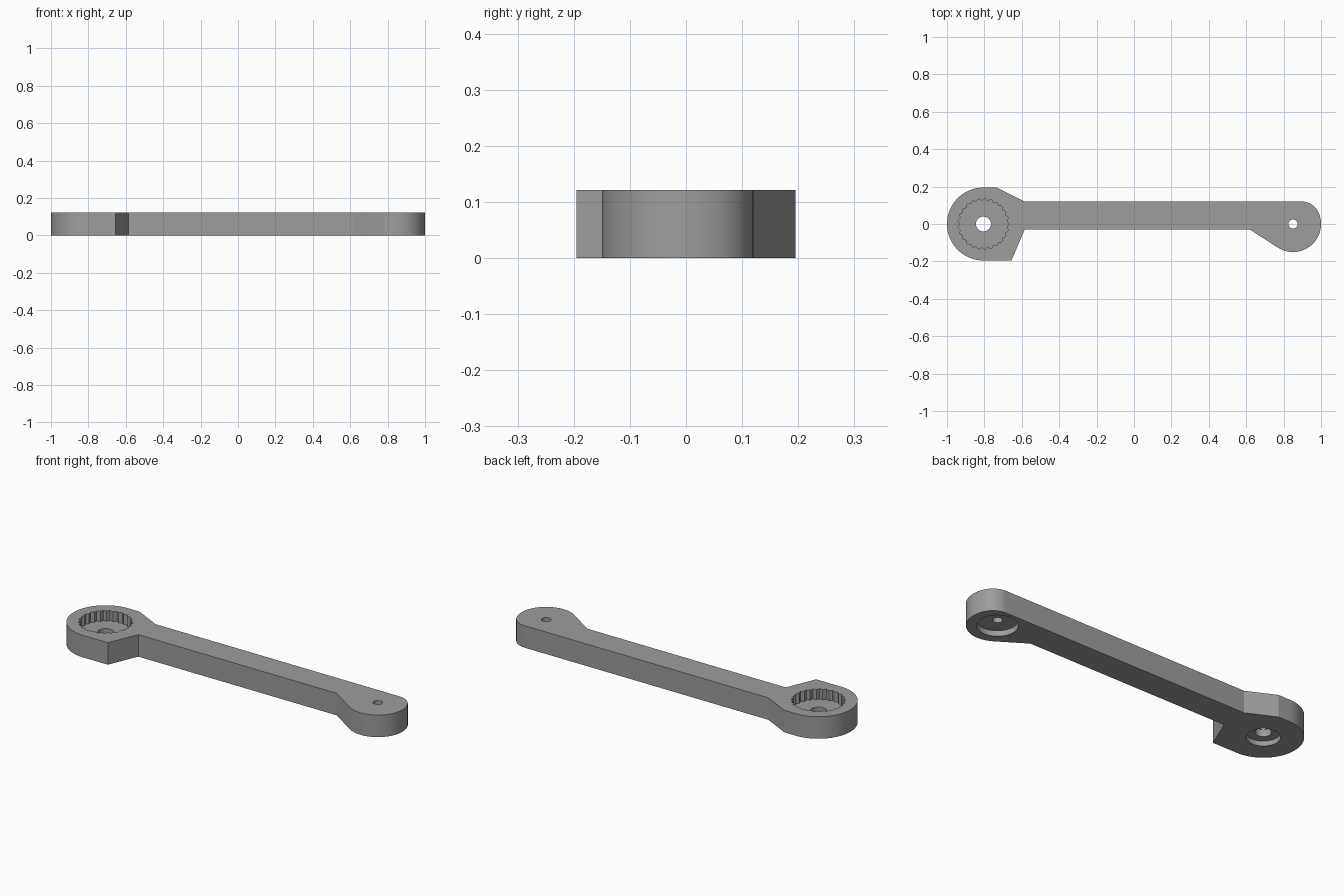
import bpy, bmesh, math

if "Cube" in bpy.data.objects:
    bpy.data.objects.remove(bpy.data.objects["Cube"])

H = 0.121                      # thickness of the arm
HUB = (-0.805, 0.0)            # splined end
TIP = (0.85, 0.0)              # pin end

grey = bpy.data.materials.new("plain grey")
grey.diffuse_color = (0.34, 0.34, 0.34, 1)
grey.use_nodes = True
grey.node_tree.nodes["Principled BSDF"].inputs["Base Color"].default_value = grey.diffuse_color


def arc(center, r, a0, a1, n):
    """Points along an arc, angles in degrees."""
    return [(center[0] + r * math.cos(math.radians(a0 + (a1 - a0) * i / n)),
             center[1] + r * math.sin(math.radians(a0 + (a1 - a0) * i / n)))
            for i in range(n + 1)]


def prism(name, pts, z0, z1):
    """Extrude a counter-clockwise outline between two heights."""
    bm = bmesh.new()
    face = bm.faces.new([bm.verts.new((x, y, z0)) for x, y in pts])
    out = bmesh.ops.extrude_face_region(bm, geom=[face])
    top = [v for v in out["geom"] if isinstance(v, bmesh.types.BMVert)]
    bmesh.ops.translate(bm, vec=(0, 0, z1 - z0), verts=top)
    bmesh.ops.recalc_face_normals(bm, faces=bm.faces)
    mesh = bpy.data.meshes.new(name)
    bm.to_mesh(mesh)
    bm.free()
    mesh.materials.append(grey)
    obj = bpy.data.objects.new(name, mesh)
    bpy.context.collection.objects.link(obj)
    return obj


def circle(center, r, n=64):
    return arc(center, r, 0, 360, n)[:-1]


# Arm outline: round hub, straight bar, offset round tip
outline = arc(HUB, 0.195, 90, 270, 48)
outline += [(-0.655, -0.195), (-0.585, -0.03), (0.62, -0.03)]
outline += arc(TIP, 0.15, 237, 383.6, 40)
a = math.radians(23.6)
corner = (TIP[0] + 0.05 * math.cos(a), TIP[1] + 0.05 * math.sin(a))
outline += arc(corner, 0.1, 23.6, 90, 16)[1:]
outline += [(-0.585, 0.12), (-0.735, 0.195)]
arm = prism("lever_arm", outline, 0, H)

# Toothed socket outline
TEETH, STEPS = 25, 8
socket = []
for i in range(TEETH * STEPS):
    t = 2 * math.pi * i / (TEETH * STEPS)
    r = 0.131 + 0.005 * math.cos(TEETH * t)
    socket.append((HUB[0] + r * math.cos(t), HUB[1] + r * math.sin(t)))

# Cutters: socket from above, through holes, counterbores from below
cutters = [
    prism("socket_cutter", socket, 0.065, H + 0.1),
    prism("hub_hole_cutter", circle(HUB, 0.04), -0.1, H + 0.1),
    prism("hub_counterbore_cutter", circle(HUB, 0.083), -0.1, 0.027),
    prism("tip_hole_cutter", circle(TIP, 0.024, 40), -0.1, H + 0.1),
    prism("tip_counterbore_cutter", circle(TIP, 0.1), -0.1, 0.03),
]
bpy.context.view_layer.objects.active = arm
arm.select_set(True)
for c in cutters:
    c.hide_render = True
    mod = arm.modifiers.new(c.name, 'BOOLEAN')
    mod.operation = 'DIFFERENCE'
    mod.solver = 'EXACT'
    mod.object = c
    bpy.ops.object.modifier_apply(modifier=mod.name)
for c in cutters:
    bpy.data.objects.remove(c)

bpy.ops.object.shade_smooth_by_angle(angle=math.radians(25))
